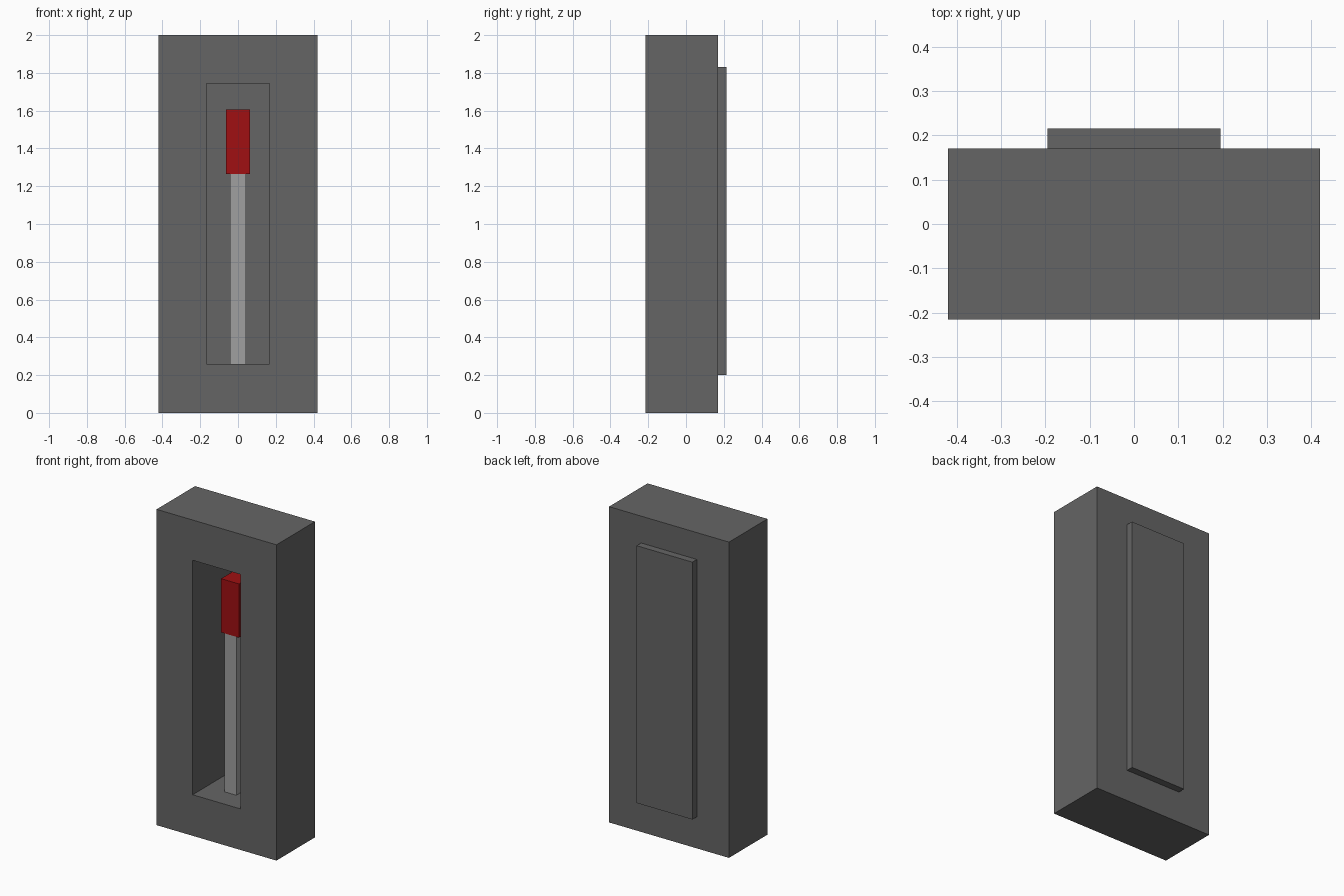
import bpy
import bmesh
from mathutils import Vector

if "Cube" in bpy.data.objects:
    bpy.data.objects.remove(bpy.data.objects["Cube"])


def material(name, rgb):
    mat = bpy.data.materials.new(name)
    mat.diffuse_color = (*rgb, 1)
    mat.use_nodes = True
    mat.node_tree.nodes["Principled BSDF"].inputs["Base Color"].default_value = mat.diffuse_color
    return mat


def box(name, half_width, y0, y1, z0, z1, mat=None):
    """Box centred on x = 0, spanning the given y and z ranges."""
    bm = bmesh.new()
    bmesh.ops.create_cube(bm, size=1)
    bmesh.ops.scale(bm, vec=(2 * half_width, y1 - y0, z1 - z0), verts=bm.verts)
    bmesh.ops.translate(bm, vec=Vector((0, (y0 + y1) / 2, (z0 + z1) / 2)), verts=bm.verts)
    mesh = bpy.data.meshes.new(name)
    bm.to_mesh(mesh)
    bm.free()
    if mat:
        mesh.materials.append(mat)
    obj = bpy.data.objects.new(name, mesh)
    bpy.context.collection.objects.link(obj)
    return obj


dark_grey = material("dark_grey", (0.13, 0.13, 0.13))
light_grey = material("light_grey", (0.35, 0.35, 0.35))
red = material("red", (0.35, 0.005, 0.006))

# Housing with a tall slot cut right through it
housing = box("housing", 0.42, -0.215, 0.17, 0, 2, dark_grey)
cutter = box("slot_cutter", 0.167, -0.4, 0.4, 0.26, 1.745, dark_grey)
cutter.hide_render = True
cutter.hide_set(True)
cut = housing.modifiers.new("slot", 'BOOLEAN')
cut.operation = 'DIFFERENCE'
cut.solver = 'EXACT'
cut.object = cutter

# Plate closing the slot at the back
box("back_plate", 0.195, 0.17, 0.215, 0.20, 1.83, dark_grey)

# Lever standing on the slot floor, with a red grip
box("lever_stem", 0.042, -0.077, 0.03, 0.26, 1.265, light_grey)
box("lever_grip", 0.063, -0.08, 0.045, 1.265, 1.605, red)
